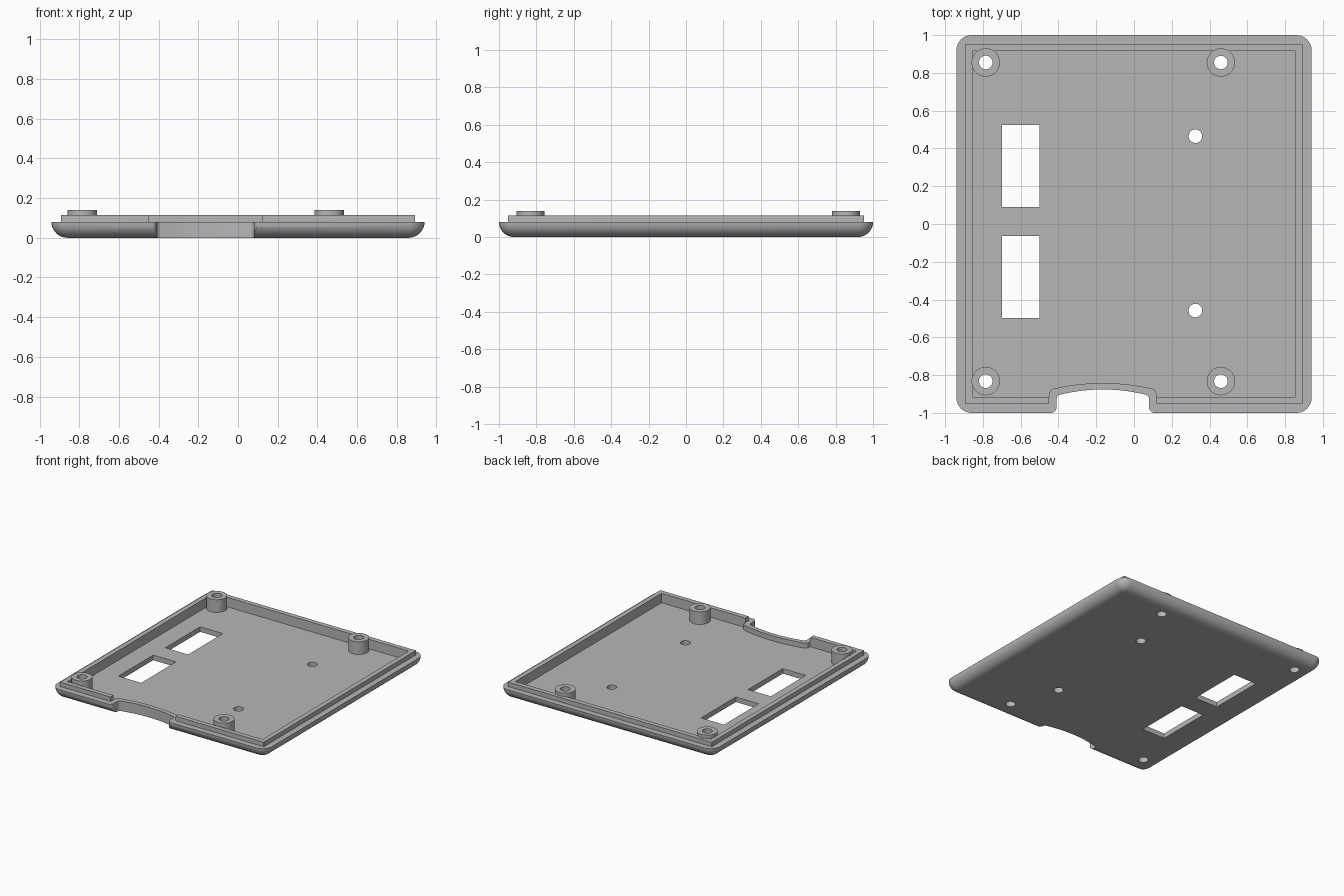
import bpy, bmesh
from math import sin, cos, pi, sqrt, radians

cube = bpy.data.objects.get("Cube")
if cube:
    bpy.data.objects.remove(cube, do_unlink=True)

grey = bpy.data.materials.new("light_grey")
grey.use_nodes = True
grey.diffuse_color = (0.47, 0.47, 0.47, 1)
grey.node_tree.nodes["Principled BSDF"].inputs["Base Color"].default_value = (0.47, 0.47, 0.47, 1)

HALF_X, HALF_Y = 0.94, 1.0
RIM, LIP, FLOOR, BOSS = 0.08, 0.115, 0.04, 0.14
NOTCH_X = -0.165


def loft(name, loops):
    """Closed solid through stacked loops of equal point count, bottom to top."""
    bm = bmesh.new()
    rings = [[bm.verts.new(p) for p in loop] for loop in loops]
    n = len(rings[0])
    for a, b in zip(rings, rings[1:]):
        for i in range(n):
            j = (i + 1) % n
            bm.faces.new((a[i], a[j], b[j], b[i]))
    bm.faces.new(rings[0][::-1])
    bm.faces.new(rings[-1])
    bmesh.ops.recalc_face_normals(bm, faces=bm.faces)
    mesh = bpy.data.meshes.new(name)
    bm.to_mesh(mesh)
    bm.free()
    mesh.materials.append(grey)
    obj = bpy.data.objects.new(name, mesh)
    bpy.context.collection.objects.link(obj)
    return obj


def prism(name, outline, z0, z1):
    return loft(name, [[(x, y, z) for x, y in outline] for z in (z0, z1)])


def box(name, x0, x1, y0, y1, z0, z1):
    return prism(name, [(x0, y0), (x1, y0), (x1, y1), (x0, y1)], z0, z1)


def circle(x, y, r, n=40):
    return [(x + r * cos(2 * pi * i / n), y + r * sin(2 * pi * i / n)) for i in range(n)]


def rounded_rect(inset, radius, z, steps=8):
    hx, hy, pts = HALF_X - inset, HALF_Y - inset, []
    for k, (sx, sy) in enumerate(((1, 1), (-1, 1), (-1, -1), (1, -1))):
        for i in range(steps + 1):
            a = pi / 2 * (k + i / steps)
            pts.append((sx * (hx - radius) + radius * cos(a),
                        sy * (hy - radius) + radius * sin(a), z))
    return pts


def notch_path(half, shoulder, crown, radius):
    """Left-to-right path: rounded shoulders joined by a shallow arch."""
    left = []
    for i in range(7):
        a = pi / 2 * i / 6
        left.append((half - radius + radius * cos(a), shoulder - radius + radius * sin(a)))
    for i in range(1, 10):
        t = 1 - i / 9
        left.append(((half - radius) * t, crown - (crown - shoulder) * t * t))
    return ([(NOTCH_X - x, y) for x, y in left] +
            [(NOTCH_X + x, y) for x, y in left[-2::-1]])


def cut(target, cutters):
    for c in cutters:
        mod = target.modifiers.new("cut", "BOOLEAN")
        mod.operation, mod.solver, mod.object = "DIFFERENCE", "EXACT", c
    bpy.context.view_layer.update()
    done = target.evaluated_get(bpy.context.evaluated_depsgraph_get())
    mesh = bpy.data.meshes.new_from_object(done)
    target.modifiers.clear()
    target.data = mesh
    for c in cutters:
        bpy.data.objects.remove(c, do_unlink=True)


def smooth(obj):
    bpy.ops.object.select_all(action="DESELECT")
    obj.select_set(True)
    bpy.context.view_layer.objects.active = obj
    bpy.ops.object.shade_smooth_by_angle(angle=radians(30))
    for f in obj.data.polygons:
        if abs(f.normal.z) > 0.999:
            f.use_smooth = False


# Tray: rounded underside, flat rim, raised square-cornered lip
loops = []
for i in range(11):
    a = pi / 2 * i / 10
    inset = RIM * (1 - sin(a))
    loops.append(rounded_rect(inset, max(RIM - inset, 0.004), RIM * (1 - cos(a))))
loops += [rounded_rect(0.047, 0.002, RIM), rounded_rect(0.047, 0.002, LIP)]
tray = loft("tray", loops)

# Cavity outline steps around the low wall behind the notch
cx, cy = 0.855, 0.915
inner = notch_path(0.283, -0.87, -0.842, 0.03)
cavity = [(-cx, -cy), (inner[0][0], -cy)] + inner + [(inner[-1][0], -cy), (cx, -cy), (cx, cy), (-cx, cy)]

# Finger notch with a flared mouth
flare = [(0.245 + 0.03 * (1 - cos(pi / 2 * i / 6)), -0.97 - 0.03 * sin(pi / 2 * i / 6)) for i in range(7)]
flare.append((0.275, -1.1))
outer = notch_path(0.245, -0.902, -0.876, 0.025)
notch = ([(NOTCH_X - x, y) for x, y in flare[::-1]] + outer +
         [(NOTCH_X + x, y) for x, y in flare])

boss_spots = [(x, y) for x in (-0.785, 0.46) for y in (0.855, -0.832)]
hole_spots = boss_spots + [(0.325, 0.465), (0.325, -0.458)]
cutters = [
    prism("cavity_cutter", cavity, FLOOR, 0.3),
    box("lip_gap_cutter", NOTCH_X - 0.285, NOTCH_X + 0.285, -1.2, -0.8, RIM, 0.3),
    prism("notch_cutter", notch, -0.1, 0.3),
    box("back_window_cutter", -0.70, -0.50, 0.09, 0.525, -0.1, 0.3),
    box("front_window_cutter", -0.70, -0.50, -0.498, -0.063, -0.1, 0.3),
]
cutters += [prism("hole_cutter", circle(x, y, 0.036), -0.1, 0.3) for x, y in hole_spots]
cut(tray, cutters)
smooth(tray)

# Screw bosses
for i, (x, y) in enumerate(boss_spots):
    boss = prism("screw_boss_%d" % (i + 1), circle(x, y, 0.075), FLOOR - 0.005, BOSS)
    cut(boss, [prism("bore_cutter", circle(x, y, 0.036), -0.1, 0.3)])
    smooth(boss)
